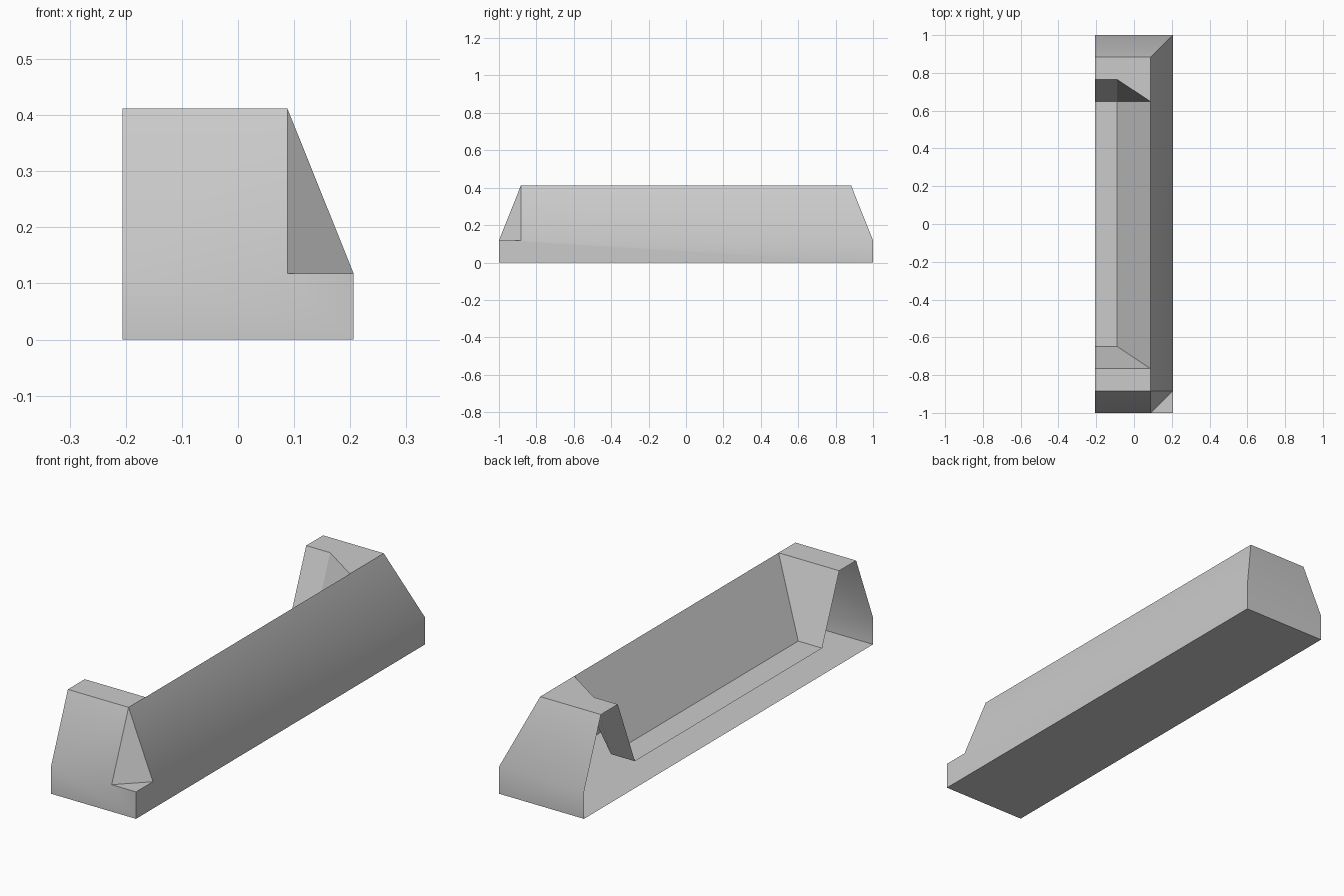
import bpy, bmesh
from math import radians

cube = bpy.data.objects.get("Cube")
if cube:
    bpy.data.objects.remove(cube, do_unlink=True)

# Widths (x), lengths (y) and heights (z) shared by all faces
LEFT, FLOOR, CREST, RIGHT = -0.206, -0.09, 0.088, 0.206
END, BROW, LIP, FOOT = 1.0, 0.883, 0.766, 0.648
GROUND, LEDGE, TOP = 0.0, 0.118, 0.412

grey = bpy.data.materials.new("plain grey")
grey.use_nodes = True
grey.diffuse_color = (0.6, 0.6, 0.6, 1)
grey.node_tree.nodes["Principled BSDF"].inputs["Base Color"].default_value = (0.6, 0.6, 0.6, 1)

bm = bmesh.new()


def face(*points):
    bm.faces.new([bm.verts.new(p) for p in points])


# Bottom plate
face((LEFT, -END, GROUND), (LEFT, END, GROUND), (RIGHT, END, GROUND), (RIGHT, -END, GROUND))

# Upright skirt on front, right and back; the left side is open
face((LEFT, -END, GROUND), (RIGHT, -END, GROUND), (RIGHT, -END, LEDGE),
     (CREST, -END, LEDGE), (LEFT, -END, LEDGE))
face((RIGHT, -END, GROUND), (RIGHT, END, GROUND), (RIGHT, END, LEDGE),
     (RIGHT, -BROW, LEDGE), (RIGHT, -END, LEDGE))
face((RIGHT, END, GROUND), (LEFT, END, GROUND), (LEFT, END, LEDGE), (RIGHT, END, LEDGE))

# Sloping outer walls
face((LEFT, -END, LEDGE), (CREST, -END, LEDGE), (CREST, -BROW, TOP), (LEFT, -BROW, TOP))
face((RIGHT, -BROW, LEDGE), (RIGHT, END, LEDGE), (CREST, BROW, TOP),
     (CREST, FOOT, TOP), (CREST, -LIP, TOP), (CREST, -BROW, TOP))
face((RIGHT, END, LEDGE), (LEFT, END, LEDGE), (LEFT, BROW, TOP), (CREST, BROW, TOP))

# Cut front corner with its small ledge
face((CREST, -END, LEDGE), (RIGHT, -BROW, LEDGE), (CREST, -BROW, TOP))
face((CREST, -END, LEDGE), (RIGHT, -END, LEDGE), (RIGHT, -BROW, LEDGE))

# Flat tops of both ends
face((LEFT, -BROW, TOP), (CREST, -BROW, TOP), (CREST, -LIP, TOP), (LEFT, -LIP, TOP))
face((LEFT, LIP, TOP), (FLOOR, LIP, TOP), (CREST, FOOT, TOP), (CREST, BROW, TOP), (LEFT, BROW, TOP))

# Inner floor and long inner wall
face((LEFT, -FOOT, LEDGE), (FLOOR, -FOOT, LEDGE), (FLOOR, FOOT, LEDGE), (LEFT, FOOT, LEDGE))
face((FLOOR, FOOT, LEDGE), (FLOOR, -FOOT, LEDGE), (CREST, -LIP, TOP), (CREST, FOOT, TOP))

# Inner faces of the ends, the back one with a corner facet
face((LEFT, -LIP, TOP), (CREST, -LIP, TOP), (FLOOR, -FOOT, LEDGE), (LEFT, -FOOT, LEDGE))
face((LEFT, FOOT, LEDGE), (FLOOR, FOOT, LEDGE), (FLOOR, LIP, TOP), (LEFT, LIP, TOP))
face((FLOOR, FOOT, LEDGE), (CREST, FOOT, TOP), (FLOOR, LIP, TOP))

bmesh.ops.remove_doubles(bm, verts=bm.verts, dist=0.0001)
mesh = bpy.data.meshes.new("open_trough")
bm.to_mesh(mesh)
bm.free()
mesh.materials.append(grey)
trough = bpy.data.objects.new("open_trough", mesh)
bpy.context.collection.objects.link(trough)

bpy.context.view_layer.objects.active = trough
trough.select_set(True)
bpy.ops.object.shade_smooth_by_angle(angle=radians(30))
